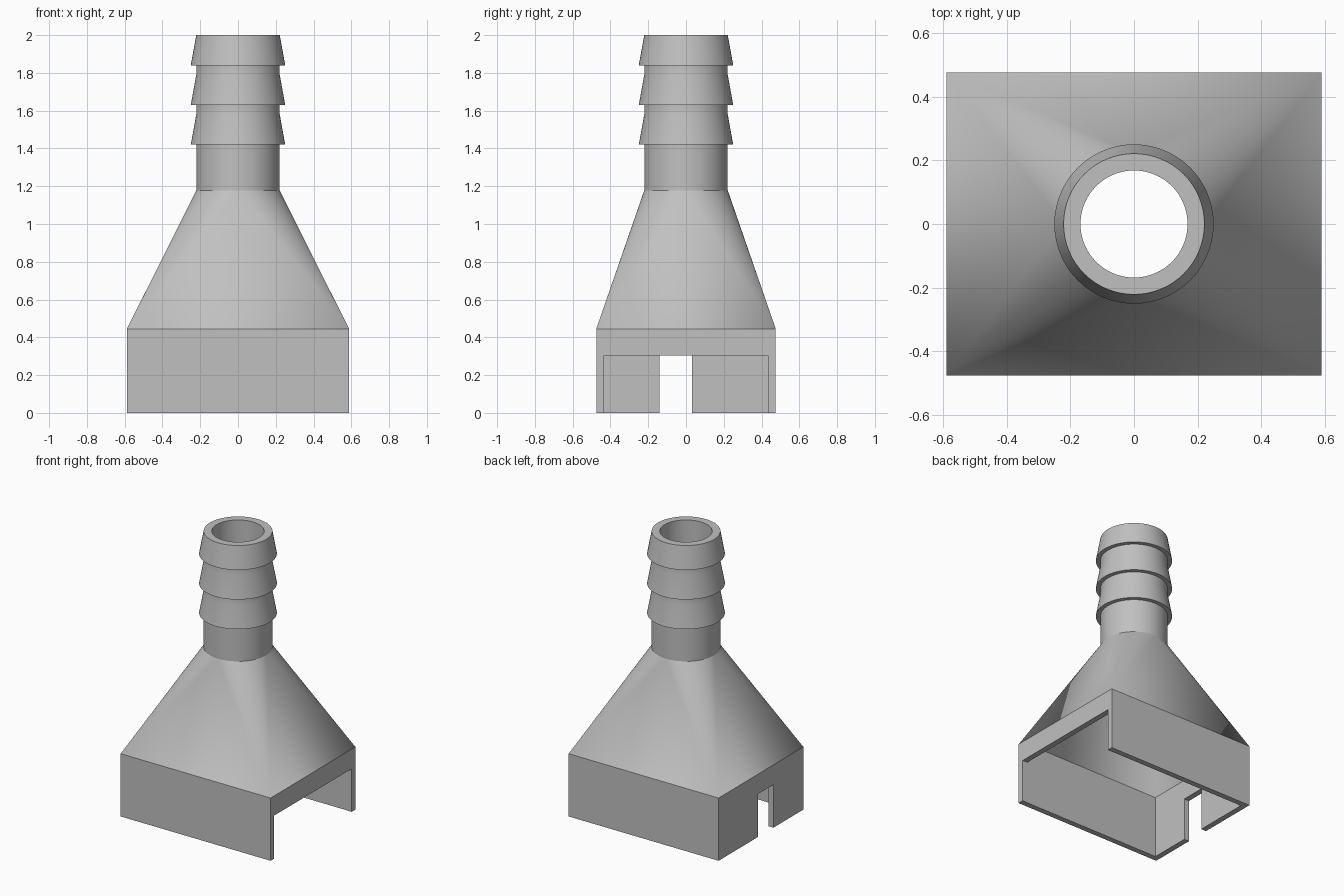
import bpy, bmesh, math

cube = bpy.data.objects.get("Cube")
if cube:
    bpy.data.objects.remove(cube, do_unlink=True)

SEG = 64
Q = SEG // 4
HX, HY, WALL = 0.588, 0.475, 0.04
SHOULDER, NECK = 0.445, 1.178
TUBE, BARB, BORE = 0.221, 0.25, 0.168

grey = bpy.data.materials.new("plain grey")
grey.use_nodes = True
colour = (0.53, 0.53, 0.53, 1)
grey.diffuse_color = colour
grey.node_tree.nodes["Principled BSDF"].inputs["Base Color"].default_value = colour

bm = bmesh.new()


def circle(r, z):
    return [bm.verts.new((r * math.cos(i * math.tau / SEG),
                          r * math.sin(i * math.tau / SEG), z)) for i in range(SEG)]


def rectangle(hx, hy, z):
    return [bm.verts.new((sx * hx, sy * hy, z))
            for sx, sy in ((1, 1), (-1, 1), (-1, -1), (1, -1))]


def bridge(a, b):
    n = len(a)
    for i in range(n):
        j = (i + 1) % n
        bm.faces.new((a[i], a[j], b[j], b[i]))


def transition(rect, ring):
    # one flat triangle per side and one cone fan per corner
    for q in range(4):
        bm.faces.new((rect[q - 1], rect[q], ring[q * Q]))
        for i in range(q * Q, (q + 1) * Q):
            bm.faces.new((rect[q], ring[(i + 1) % SEG], ring[i]))


def shell(hx, hy, profile):
    # rectangular skirt, funnel and round neck; returns the two end loops
    foot, shoulder = rectangle(hx, hy, 0), rectangle(hx, hy, SHOULDER)
    bridge(foot, shoulder)
    rings = [circle(r, z) for r, z in profile]
    transition(shoulder, rings[0])
    for a, b in zip(rings, rings[1:]):
        bridge(a, b)
    return foot, rings[-1]


# Outside with three hose barbs, inside with a straight bore
outer = [(TUBE, NECK)]
for z in (1.42, 1.63, 1.84):
    outer += [(TUBE, z), (BARB, z), (TUBE, z + 0.16)]
foot_out, top_out = shell(HX, HY, outer)
foot_in, top_in = shell(HX - WALL, HY - WALL, [(BORE, NECK), (BORE, 2.0)])
bridge(top_out, top_in)
bridge(foot_out, foot_in)
bmesh.ops.recalc_face_normals(bm, faces=bm.faces)

mesh = bpy.data.meshes.new("hose_nozzle")
bm.to_mesh(mesh)
bm.free()
mesh.materials.append(grey)
nozzle = bpy.data.objects.new("hose_nozzle", mesh)
bpy.context.collection.objects.link(nozzle)
bpy.context.view_layer.objects.active = nozzle
nozzle.select_set(True)


def cut(name, x, y0, y1, top):
    # box-shaped opening through one end wall
    b = bmesh.new()
    bmesh.ops.create_cube(b, size=1)
    for v in b.verts:
        v.co.x = x + v.co.x * 0.2
        v.co.y = y0 if v.co.y < 0 else y1
        v.co.z = -0.1 if v.co.z < 0 else top
    m = bpy.data.meshes.new(name)
    b.to_mesh(m)
    b.free()
    m.materials.append(grey)
    box = bpy.data.objects.new(name, m)
    box.hide_render = True
    bpy.context.collection.objects.link(box)
    mod = nozzle.modifiers.new(name, 'BOOLEAN')
    mod.operation, mod.solver, mod.object = 'DIFFERENCE', 'EXACT', box
    bpy.context.view_layer.objects.active = nozzle
    bpy.ops.object.modifier_apply(modifier=name)
    bpy.data.objects.remove(box, do_unlink=True)


# Wide opening at one end, narrow slot at the other
inner_y = HY - WALL - 0.001
cut("wide_opening_cutter", HX, -inner_y, inner_y, 0.305)
cut("narrow_slot_cutter", -HX, -0.14, 0.033, 0.305)

# Rounded surfaces smooth, corners crisp
bpy.ops.object.shade_smooth_by_angle(angle=math.radians(15))
weighted = nozzle.modifiers.new("flat_sides", 'WEIGHTED_NORMAL')
weighted.keep_sharp = True
